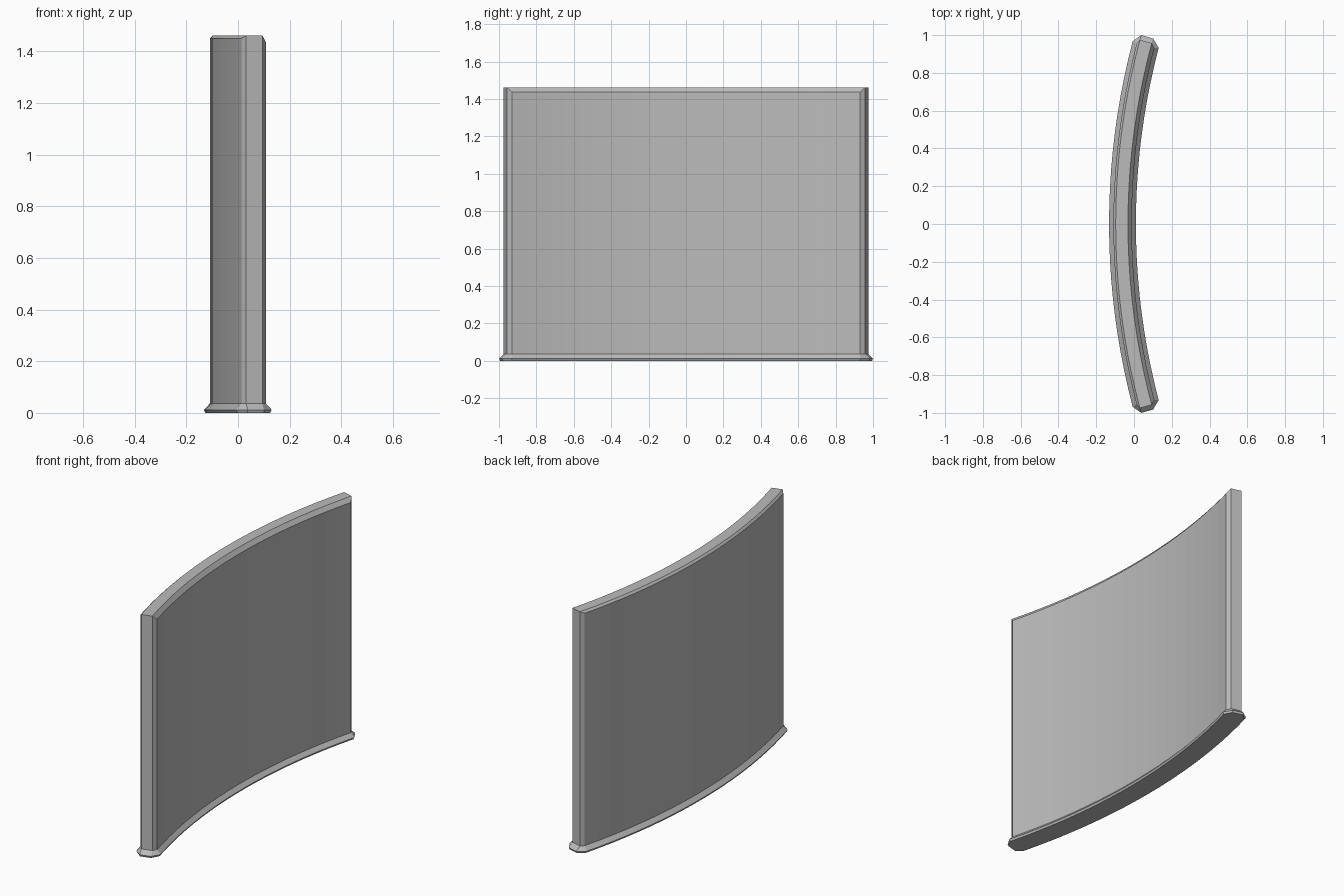
import bpy, bmesh
from math import sin, cos, radians

cube = bpy.data.objects.get("Cube")
if cube:
    bpy.data.objects.remove(cube)

CENTRE_X = 3.668   # centre of the arc, on the concave side
SEGMENTS = 20
TOP = 1.462

grey = bpy.data.materials.new("plain_grey")
grey.use_nodes = True
colour = (0.5, 0.5, 0.5, 1)
grey.diffuse_color = colour
grey.node_tree.nodes["Principled BSDF"].inputs["Base Color"].default_value = colour


def point(radius, degrees, z):
    a = radians(degrees)
    return (CENTRE_X - radius * cos(a), radius * sin(a), z)


def ring(outer, inner, corner, cap, z_outer, z_inner, z_cap, cap_outer=3.765, cap_inner=3.70):
    """Closed outline of an arc-shaped slab with chamfered corners."""
    sweep = [corner * (2 * i / SEGMENTS - 1) for i in range(SEGMENTS + 1)]
    pts = [point(outer, a, z_outer) for a in sweep]
    pts += [point(r, cap, z_cap) for r in (cap_outer, cap_inner)]
    pts += [point(inner, a, z_inner) for a in reversed(sweep)]
    pts += [point(r, -cap, z_cap) for r in (cap_inner, cap_outer)]
    return pts


def loft(name, rings, close_bottom=False, close_top=False):
    bm = bmesh.new()
    loops = [[bm.verts.new(p) for p in r] for r in rings]
    for low, high in zip(loops, loops[1:]):
        for i in range(len(low)):
            j = (i + 1) % len(low)
            bm.faces.new((low[i], low[j], high[j], high[i]))
    # Bridge the two long sides with quads, plus one at each end
    last = 2 * SEGMENTS + 3
    for loop, wanted in ((loops[0], close_bottom), (loops[-1], close_top)):
        if wanted:
            for i in range(SEGMENTS):
                bm.faces.new((loop[i], loop[i + 1], loop[last - 1 - i], loop[last - i]))
            k = SEGMENTS
            bm.faces.new(loop[k:k + 4])
            bm.faces.new((loop[last], loop[last + 1], loop[last + 2], loop[0]))
    bmesh.ops.remove_doubles(bm, verts=bm.verts, dist=0.0002)
    bmesh.ops.recalc_face_normals(bm, faces=bm.faces)
    mesh = bpy.data.meshes.new(name)
    bm.to_mesh(mesh)
    bm.free()
    mesh.materials.append(grey)
    obj = bpy.data.objects.new(name, mesh)
    bpy.context.collection.objects.link(obj)


# Flared foot with a slight undercut
wall_foot = ring(3.777, 3.68, 14.65, 15.0, 0.036, 0.036, 0.036)
loft("flared_base", [
    ring(3.794, 3.664, 14.72, 15.32, 0, 0, 0),
    ring(3.80, 3.658, 14.76, 15.4, 0.012, 0.012, 0.012),
    wall_foot,
], close_bottom=True)

# Curved panel whose faces are framed by chamfers on the top and end edges
loft("curved_wall", [
    wall_foot,
    ring(3.777, 3.68, 14.65, 15.0, TOP - 0.012, TOP - 0.026, TOP),
    ring(3.765, 3.70, 15.0, 15.0, TOP, TOP, TOP),
], close_top=True)
